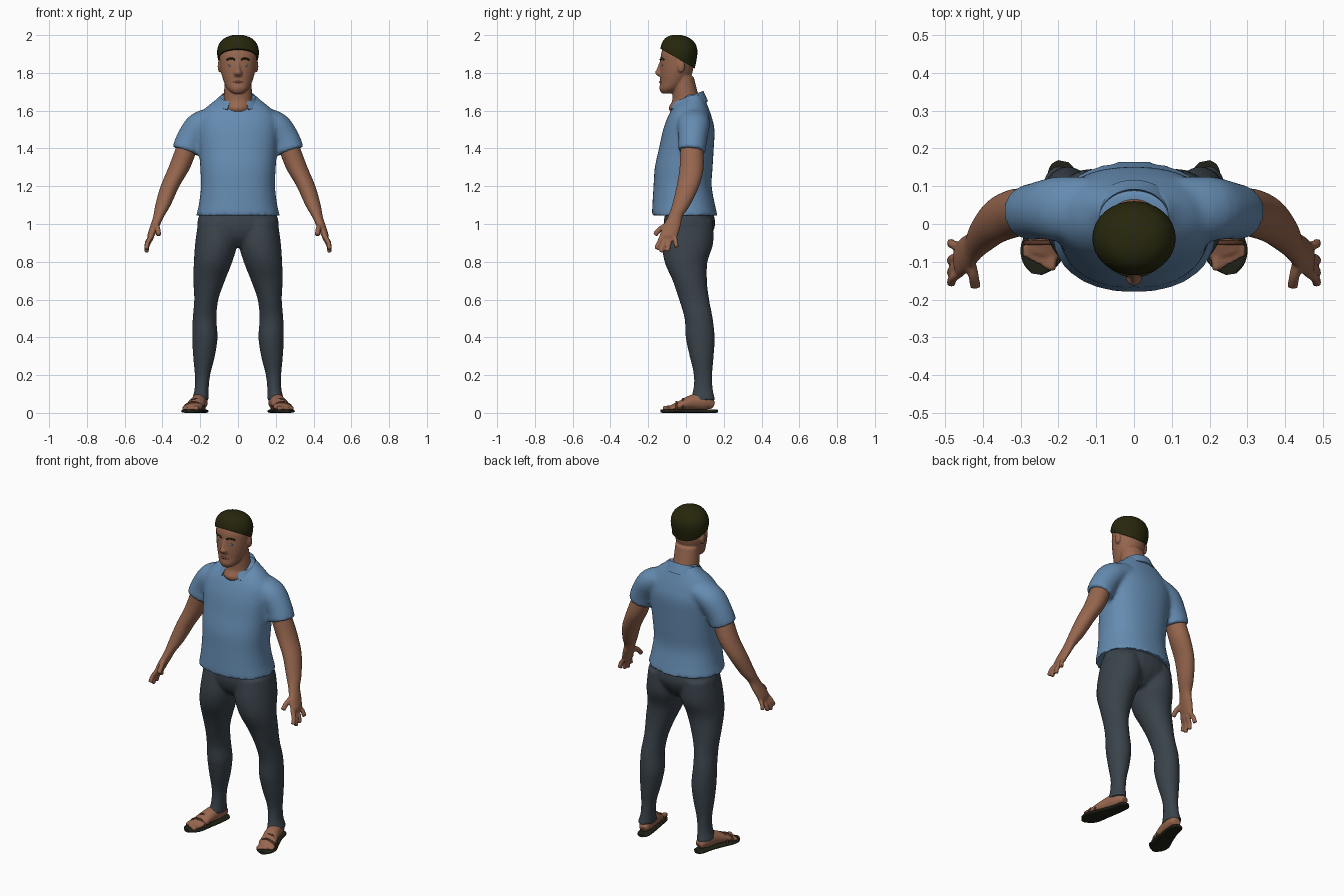
import bpy, bmesh, math
from mathutils import Vector, Matrix

default_cube = bpy.data.objects.get("Cube")
if default_cube:
    bpy.data.objects.remove(default_cube, do_unlink=True)

AXIS_X, AXIS_Y = Vector((1, 0, 0)), Vector((0, 1, 0))


def material(name, red, green, blue):
    mat = bpy.data.materials.new(name)
    mat.use_nodes = True
    color = (red, green, blue, 1)
    mat.diffuse_color = color
    shader = next(n for n in mat.node_tree.nodes if n.type == "BSDF_PRINCIPLED")
    shader.inputs["Base Color"].default_value = color
    shader.inputs["Roughness"].default_value = 0.8
    return mat


skin = material("warm brown skin", .31, .135, .077)
shirt_blue = material("shirt blue", .13, .26, .44)
trouser_grey = material("trouser slate grey", .042, .056, .07)
hair_dark = material("dark olive hair", .02, .02, .004)
sole_dark = material("dark sole", .014, .015, .008)
strap_brown = material("strap brown", .09, .035, .018)
lip_brown = material("lip brown", .2, .07, .045)
eye_grey = material("eye grey", .13, .17, .2)


def spline(rows, steps):
    """Catmull-Rom interpolation through rows of numbers."""
    rows = [Vector(r) for r in rows]
    padded = [rows[0]] + rows + [rows[-1]]
    result = []
    for a, b, c, d in zip(padded, padded[1:], padded[2:], padded[3:]):
        for k in range(steps):
            t = k / steps
            result.append(b + (c - a) * (t / 2) + (a * 2 - b * 5 + c * 4 - d) * (t * t / 2)
                          + (b * 3 - a - c * 3 + d) * (t ** 3 / 2))
    return result + [rows[-1]]


def loft(bm, rows, across=None, power=1.0, sides=24, steps=4):
    """Skin oval rings (x, y, z, radius, radius); level unless an across axis is given."""
    rows = spline(rows, steps)
    centres = [Vector(r[:3]) for r in rows]
    rings = []
    for i, row in enumerate(rows):
        u, v = AXIS_X, AXIS_Y
        if across:
            tangent = centres[min(i + 1, len(rows) - 1)] - centres[max(i - 1, 0)]
            u = tangent.cross(across).normalized()
            v = u.cross(tangent).normalized()
        ring = []
        for k in range(sides):
            angle = math.tau * k / sides
            c, s = math.cos(angle), math.sin(angle)
            c = math.copysign(abs(c) ** power, c)
            s = math.copysign(abs(s) ** power, s)
            ring.append(bm.verts.new(centres[i] + u * c * row[3] + v * s * row[4]))
        rings.append(ring)
    for low, high in zip(rings, rings[1:]):
        for k in range(sides):
            n = (k + 1) % sides
            bm.faces.new((low[k], low[n], high[n], high[k]))
    bm.faces.new(rings[0][::-1])
    bm.faces.new(rings[-1])


def tube(bm, points, radius, across=AXIS_Y):
    loft(bm, [(*p, radius, radius) for p in points], across, sides=10)


def ball(bm, centre, size):
    matrix = Matrix.Translation(centre) @ Matrix.Diagonal((*size, 1))
    bmesh.ops.create_uvsphere(bm, u_segments=16, v_segments=10, radius=1, matrix=matrix)


def mirror(bm):
    copy = bmesh.ops.duplicate(bm, geom=bm.verts[:] + bm.edges[:] + bm.faces[:])
    for v in copy["geom"]:
        if isinstance(v, bmesh.types.BMVert):
            v.co.x *= -1


def finish(bm, name, mat, voxel=0, relax=0, thickness=0):
    """Make the object, optionally fusing its volumes into one smooth skin."""
    bmesh.ops.recalc_face_normals(bm, faces=bm.faces[:])
    mesh = bpy.data.meshes.new(name)
    bm.to_mesh(mesh)
    bm.free()
    obj = bpy.data.objects.new(name, mesh)
    bpy.context.collection.objects.link(obj)
    if thickness:
        obj.modifiers.new("Thickness", "SOLIDIFY").thickness = thickness
    if voxel:
        fuse = obj.modifiers.new("Fuse", "REMESH")
        fuse.mode, fuse.voxel_size = "VOXEL", voxel
    if relax:
        soft = obj.modifiers.new("Relax", "SMOOTH")
        soft.factor, soft.iterations = 0.5, relax
    graph = bpy.context.evaluated_depsgraph_get()
    obj.data = bpy.data.meshes.new_from_object(obj.evaluated_get(graph))
    obj.modifiers.clear()
    obj.data.materials.clear()
    obj.data.materials.append(mat)
    bpy.ops.object.select_all(action="DESELECT")
    bpy.context.view_layer.objects.active = obj
    obj.select_set(True)
    bpy.ops.object.shade_smooth_by_angle(angle=math.radians(50))
    return obj


# Shirt body with short sleeves
bm = bmesh.new()
loft(bm, [(0, -.007, 1.045, .222, .174), (0, -.012, 1.1, .208, .166), (0, -.018, 1.2, .196, .154),
          (0, -.012, 1.3, .2, .153), (0, .002, 1.4, .207, .145), (0, .015, 1.5, .215, .136),
          (0, .02, 1.57, .205, .115), (0, .025, 1.62, .165, .092), (0, .035, 1.66, .115, .066),
          (0, .04, 1.685, .09, .045)], power=.88, sides=40)
sleeve = bmesh.new()
loft(sleeve, [(.12, .04, 1.56, .06, .085), (.2, .04, 1.52, .076, .086),
              (.25, .036, 1.45, .076, .076), (.275, .03, 1.385, .077, .075)], AXIS_Y)
mirror(sleeve)
sleeve_mesh = bpy.data.meshes.new("sleeve_shape")
sleeve.to_mesh(sleeve_mesh)
sleeve.free()
bm.from_mesh(sleeve_mesh)
bpy.data.meshes.remove(sleeve_mesh)
finish(bm, "shirt", shirt_blue, .011, 6)

# Turned-down collar, open at the front
bm = bmesh.new()
previous = None
for k in range(33):
    angle = math.radians(-152 + 304 * k / 32)
    s, c = math.sin(angle), math.cos(angle)
    front = (1 - c) / 2
    strip = [bm.verts.new((s * rx, .012 + c * ry, z - drop * front)) for rx, ry, z, drop in
             ((.084, .074, 1.66, .03), (.093, .08, 1.705, .06), (.118, .105, 1.65, .045))]
    if previous:
        for j in range(2):
            bm.faces.new((previous[j], strip[j], strip[j + 1], previous[j + 1]))
    previous = strip
finish(bm, "collar", shirt_blue, thickness=.008)

# Trousers: pelvis and two legs
bm = bmesh.new()
loft(bm, [(.11, .017, 1.02, .1, .125), (.115, .01, .9, .112, .135), (.132, 0, .8, .102, .114),
          (.153, .02, .7, .084, .091), (.168, .043, .6, .064, .08), (.177, .067, .5, .063, .075),
          (.175, .075, .4, .067, .077), (.18, .083, .3, .058, .064), (.188, .09, .2, .041, .049),
          (.193, .09, .12, .038, .053), (.2, .088, .066, .047, .069)])
mirror(bm)
loft(bm, [(0, .017, 1.09, .19, .12), (0, .018, 1.0, .217, .137),
          (0, .012, .93, .18, .115), (0, .01, .88, .07, .07)])
finish(bm, "trousers", trouser_grey, .01, 5)

# Arms with palms, fingers and thumbs
bm = bmesh.new()
loft(bm, [(.265, .03, 1.42, .058, .06), (.31, .03, 1.3, .058, .064), (.36, .01, 1.2, .05, .06),
          (.397, -.026, 1.1, .041, .048), (.42, -.056, 1.04, .029, .039),
          (.44, -.075, .99, .025, .047), (.458, -.09, .945, .021, .048),
          (.464, -.094, .925, .013, .042)])
fingers = (((-.126, .94), (-.158, .867)), ((-.105, .93), (-.132, .85)),
           ((-.083, .93), (-.098, .855)), ((-.06, .94), (-.05, .877)))
for (y0, z0), (y1, z1) in fingers:
    tube(bm, [(.455, y0, z0), (.478, (y0 + y1) / 2, (z0 + z1) / 2), (.485, y1, z1)], .0125)
tube(bm, [(.435, -.09, 1.0), (.425, -.135, .975), (.42, -.165, .942)], .0145)
mirror(bm)
finish(bm, "arms_and_hands", skin, .006, 3)

# Head, neck, nose and ears
bm = bmesh.new()
loft(bm, [(0, -.1, 1.692, .03, .03), (0, -.085, 1.715, .056, .055), (0, -.065, 1.75, .074, .072),
          (0, -.052, 1.8, .089, .086), (0, -.047, 1.86, .097, .089), (0, -.045, 1.91, .097, .085),
          (0, -.045, 1.965, .07, .06)])
loft(bm, [(0, .01, 1.57, .07, .07), (0, -.002, 1.61, .076, .09), (0, .002, 1.65, .076, .076),
          (0, -.004, 1.69, .074, .068), (0, -.015, 1.78, .072, .056)])
loft(bm, [(0, -.128, 1.86, .009, .012), (0, -.142, 1.82, .011, .013),
          (0, -.147, 1.8, .021, .017), (0, -.135, 1.782, .016, .012)])
for side in (-1, 1):
    ball(bm, (side * .097, -.025, 1.835), (.011, .02, .034))
ball(bm, (0, -.122, 1.72), (.026, .02, .022))
finish(bm, "head_and_neck", skin, .006, 3)

# Short hair, trimmed along a line sloping down to the nape
bm = bmesh.new()
loft(bm, [(0, -.012, 1.81, .08, .055), (0, -.034, 1.87, .105, .09), (0, -.038, 1.92, .11, .098),
          (0, -.04, 1.96, .096, .086), (0, -.046, 1.987, .066, .06), (0, -.05, 2.0, .028, .026)],
     sides=32)
cut = bmesh.ops.bisect_plane(bm, geom=bm.verts[:] + bm.edges[:] + bm.faces[:], clear_inner=True,
                             plane_co=(0, -.125, 1.922), plane_no=(0, .1, .175))
bmesh.ops.contextual_create(bm, geom=[e for e in cut["geom_cut"] if isinstance(e, bmesh.types.BMEdge)])
finish(bm, "hair", hair_dark)

# Face details
bm = bmesh.new()
tube(bm, [(.016, -.135, 1.87), (.036, -.129, 1.877), (.06, -.114, 1.869)], .005)
mirror(bm)
finish(bm, "eyebrows", hair_dark)
bm = bmesh.new()
ball(bm, (.036, -.123, 1.84), (.015, .008, .007))
mirror(bm)
finish(bm, "eyes", eye_grey)
bm = bmesh.new()
tube(bm, [(-.028, -.126, 1.748), (0, -.136, 1.752), (.028, -.126, 1.748)], .006)
finish(bm, "lips", lip_brown)

# Bare feet with toes
bm = bmesh.new()
loft(bm, [(.188, .145, .04, .02, .025), (.197, .1, .058, .045, .038), (.212, .03, .055, .04, .042),
          (.23, -.035, .037, .024, .048), (.243, -.08, .027, .014, .045)], AXIS_X)
for k in range(5):
    x, reach = .218 + .017 * k, -.122 + .009 * k
    tube(bm, [(x - .002, -.055, .028), (x, reach + .02, .026), (x, reach, .022)],
         .013 if k == 0 else .0095, AXIS_X)
mirror(bm)
finish(bm, "feet", skin, .006, 2)

# Sandal soles and straps
bm = bmesh.new()
loft(bm, [(.186, .166, .009, .008, .014), (.19, .145, .009, .009, .034), (.2, .08, .009, .009, .04),
          (.222, 0, .009, .009, .049), (.243, -.07, .009, .009, .058),
          (.253, -.11, .009, .009, .042), (.257, -.133, .009, .008, .014)], AXIS_X, power=.6)
mirror(bm)
finish(bm, "sandal_soles", sole_dark)
bm = bmesh.new()
for y, x, height, reach in ((-.015, .225, .073, .047), (-.05, .235, .058, .052)):
    tube(bm, [(x - reach, y, .015), (x - reach * .8, y, height * .7), (x, y, height),
              (x + reach * .8, y, height * .7), (x + reach, y, .015)], .006)
mirror(bm)
finish(bm, "sandal_straps", strap_brown)
